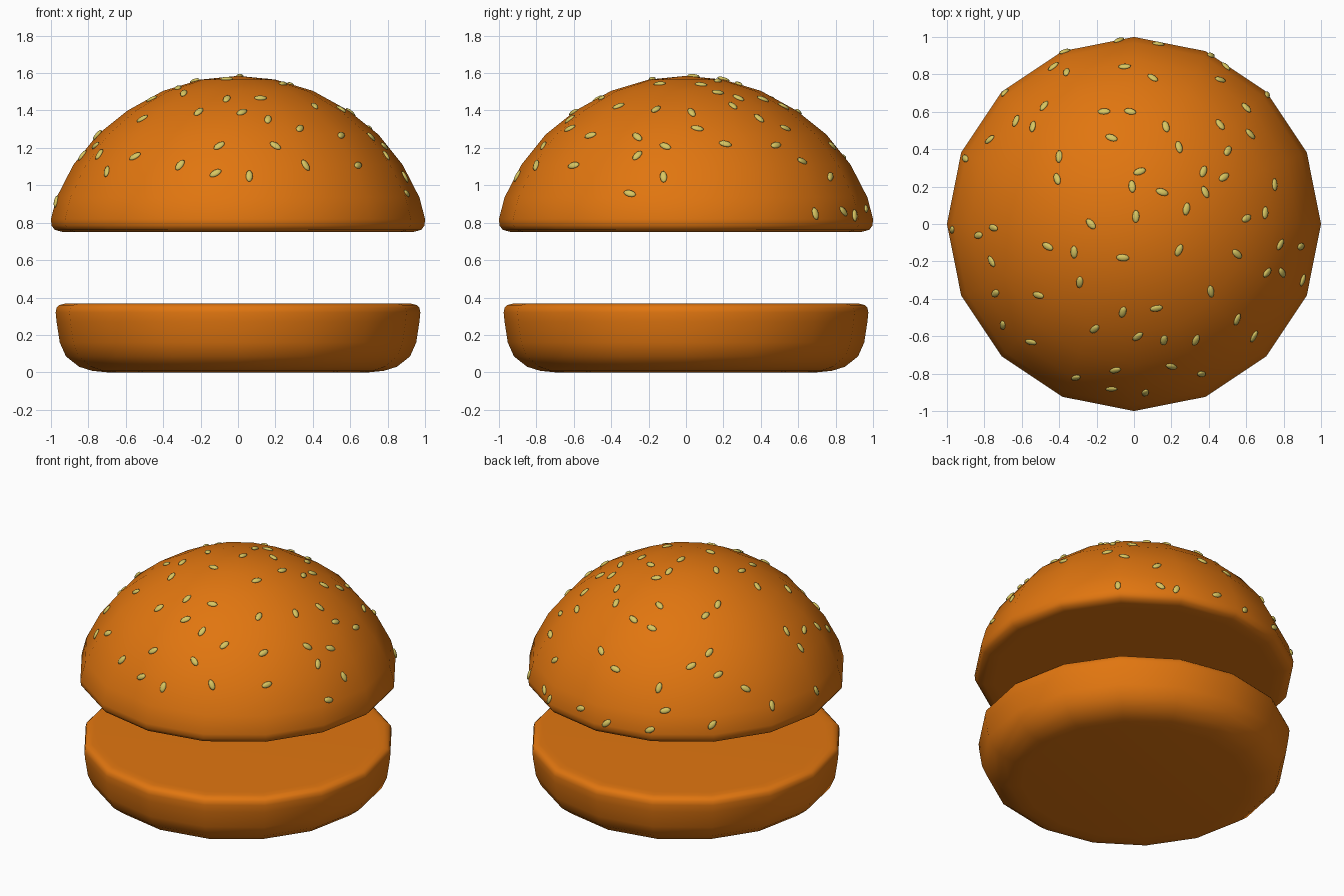
import bpy, bmesh, math, random
from mathutils import Vector, Matrix
from mathutils.bvhtree import BVHTree

if "Cube" in bpy.data.objects:
    bpy.data.objects.remove(bpy.data.objects["Cube"])

random.seed(4)

def material(name, rgb):
    m = bpy.data.materials.new(name)
    m.diffuse_color = (*rgb, 1)
    m.use_nodes = True
    m.node_tree.nodes["Principled BSDF"].inputs["Base Color"].default_value = m.diffuse_color
    return m

crust = material("toasted orange", (0.75, 0.18, 0.005))
cream = material("sesame yellow", (0.68, 0.56, 0.12))

def finish(bm, name, mat):
    bmesh.ops.recalc_face_normals(bm, faces=bm.faces)
    me = bpy.data.meshes.new(name)
    bm.to_mesh(me)
    ob = bpy.data.objects.new(name, me)
    bpy.context.collection.objects.link(ob)
    me.materials.append(mat)
    for p in me.polygons:
        p.use_smooth = True
    return ob

def lathe(profile, sides=16):
    """Spin (radius, height) points around z; first and last lie on the axis."""
    bm = bmesh.new()
    vs = [bm.verts.new((r, 0, z)) for r, z in profile]
    es = [bm.edges.new(p) for p in zip(vs, vs[1:])]
    bmesh.ops.spin(bm, geom=vs + es, cent=(0, 0, 0), axis=(0, 0, 1),
                   angle=math.tau, steps=sides, use_duplicate=False)
    bmesh.ops.remove_doubles(bm, verts=bm.verts, dist=0.0005)
    bmesh.ops.recalc_face_normals(bm, faces=bm.faces)
    return bm

# Bottom bun
bottom = lathe([(0, 0.005), (0.70, 0.005), (0.78, 0.008), (0.85, 0.03), (0.92, 0.085),
                (0.953, 0.16), (0.97, 0.27), (0.975, 0.32), (0.97, 0.345),
                (0.955, 0.36), (0.925, 0.367), (0.88, 0.368), (0, 0.368)])
bmesh.ops.translate(bottom, verts=[v for v in bottom.verts if v.co.z < 0.006], vec=(0, 0, -0.005))
finish(bottom, "bottom_bun", crust)

# Top bun
top = lathe([(0, 1.585), (0.20, 1.565), (0.40, 1.505), (0.59, 1.40), (0.75, 1.272),
             (0.88, 1.11), (0.97, 0.935), (1.0, 0.82), (0.997, 0.785),
             (0.98, 0.762), (0.94, 0.751), (0.88, 0.75), (0, 0.75)])
finish(top, "top_bun", crust)

# Sesame seeds, dropped from above on to the dome
spots = [(-.08, .98), (.13, .96), (.41, .90), (-.37, .92), (-.43, .84), (-.36, .81),
         (-.05, .84), (.10, .78), (.49, .84), (.46, .77), (.71, .69), (-.69, .70),
         (-.48, .63), (-.63, .55), (-.54, .52), (-.16, .60), (-.02, .60), (-.77, .45),
         (-.12, .46), (-.40, .36), (-.41, .24), (.17, .52), (.24, .41), (.46, .53),
         (.60, .62), (.62, .48), (.50, .39), (.37, .28), (.48, .25), (.03, .28),
         (-.01, .20), (.15, .17), (.38, .17), (.28, .08), (.01, .04), (-.23, 0),
         (.75, .21), (.60, .03), (.70, .06), (.78, -.11), (-.83, -.06), (-.75, -.02),
         (-.97, -.03), (-.90, .35), (-.76, -.20), (-.46, -.12), (-.32, -.15), (-.06, -.18),
         (.24, -.14), (-.29, -.31), (-.51, -.38), (-.74, -.37), (-.06, -.47), (-.21, -.56),
         (.12, -.45), (.02, -.60), (.16, -.62), (-.55, -.63), (-.70, -.54), (.41, -.36),
         (.55, -.16), (.71, -.26), (.79, -.26), (.89, -.12), (.90, -.30), (.55, -.51),
         (.64, -.60), (.33, -.62), (.20, -.76), (.36, -.80), (-.10, -.78), (-.31, -.82),
         (-.12, -.88), (.06, -.90)]
tree = BVHTree.FromBMesh(top)
seeds = bmesh.new()
for x, y in spots:
    loc, nor, _, _ = tree.ray_cast(Vector((x, y, 3)), Vector((0, 0, -1)))
    if loc is None:
        loc, nor, _, _ = tree.find_nearest(Vector((x, y, 0.85)))
    turn = Matrix.Rotation(random.uniform(0, math.pi), 4, 'Z')
    mat = (Matrix.Translation(loc + nor * 0.003) @ nor.to_track_quat('Z', 'Y').to_matrix().to_4x4()
           @ turn @ Matrix.Diagonal((0.035, 0.019, 0.011, 1)))
    bmesh.ops.create_uvsphere(seeds, u_segments=10, v_segments=6, radius=1, matrix=mat)
finish(seeds, "sesame_seeds", cream)
